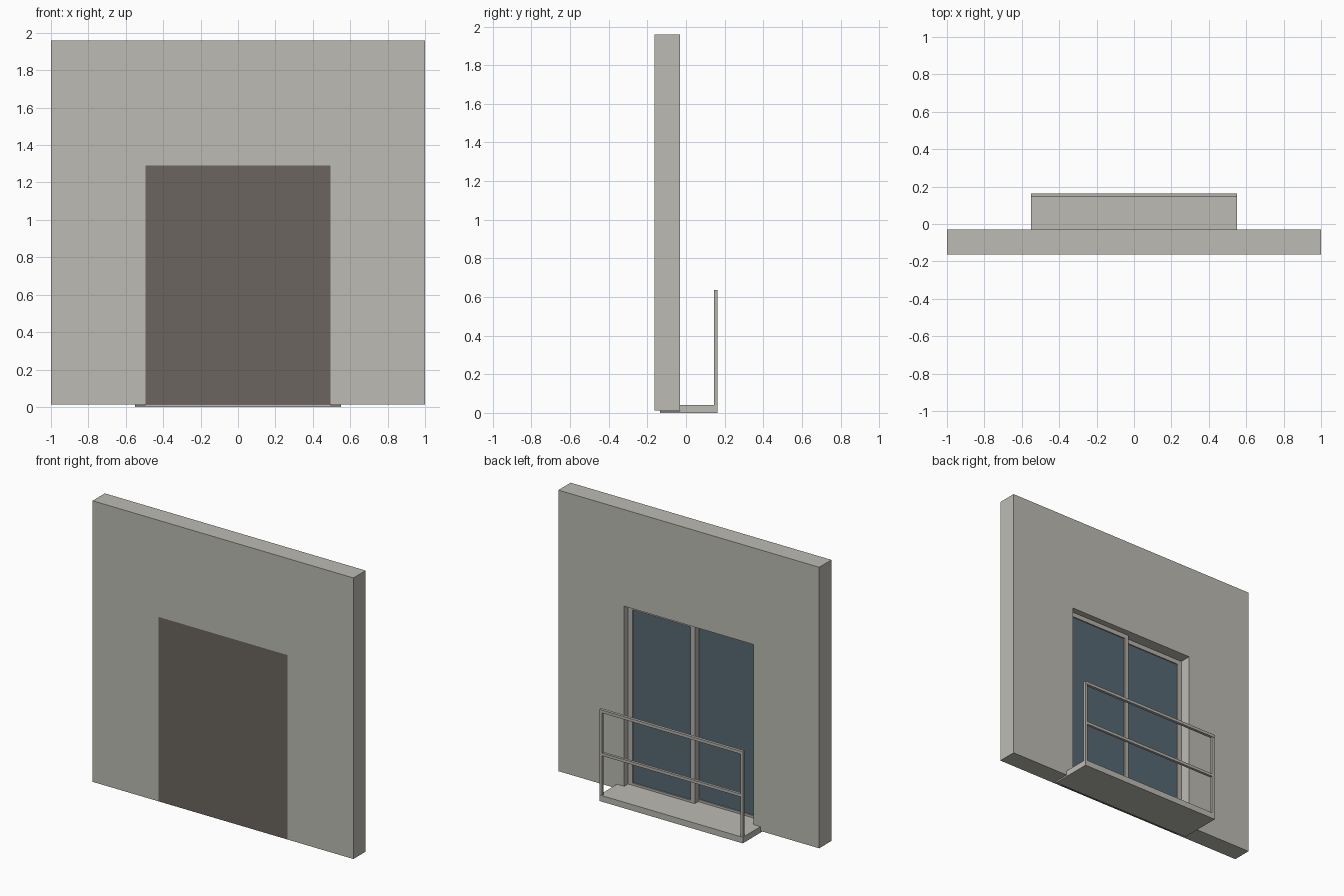
import bpy, bmesh

if "Cube" in bpy.data.objects:
    bpy.data.objects.remove(bpy.data.objects["Cube"], do_unlink=True)


def material(name, rgb):
    """Flat material from 0-255 sRGB values."""
    lin = [(c / 255 / 12.92) if c < 10 else ((c / 255 + 0.055) / 1.055) ** 2.4 for c in rgb]
    m = bpy.data.materials.new(name)
    m.use_nodes = True
    m.diffuse_color = (*lin, 1)
    bsdf = m.node_tree.nodes["Principled BSDF"]
    bsdf.inputs["Base Color"].default_value = (*lin, 1)
    bsdf.inputs["Roughness"].default_value = 0.8
    return m


PLASTER = material("warm grey plaster", (188, 187, 180))
METAL = material("grey metal", (182, 178, 172))
GLASS = material("blue grey glass", (86, 105, 115))
DARK = material("dark brown panel", (107, 101, 94))


def finish(name, bm, mat):
    bmesh.ops.recalc_face_normals(bm, faces=bm.faces)
    mesh = bpy.data.meshes.new(name)
    bm.to_mesh(mesh)
    bm.free()
    mesh.materials.append(mat)
    ob = bpy.data.objects.new(name, mesh)
    bpy.context.collection.objects.link(ob)
    return ob


def boxes(name, mat, *spans):
    """One object from boxes given as (x0, x1, y0, y1, z0, z1)."""
    bm = bmesh.new()
    for x0, x1, y0, y1, z0, z1 in spans:
        vs = bmesh.ops.create_cube(bm, size=1)["verts"]
        for v in vs:
            v.co.x = x1 if v.co.x > 0 else x0
            v.co.y = y1 if v.co.y > 0 else y0
            v.co.z = z1 if v.co.z > 0 else z0
    return finish(name, bm, mat)


def extrude_profile(name, mat, points, y0, y1):
    """Extrude an x-z outline along y."""
    bm = bmesh.new()
    face = bm.faces.new([bm.verts.new((x, y0, z)) for x, z in points])
    new = bmesh.ops.extrude_face_region(bm, geom=[face])["geom"]
    for v in new:
        if isinstance(v, bmesh.types.BMVert):
            v.co.y = y1
    return finish(name, bm, mat)


FRONT, BACK = -0.164, -0.03      # wall faces
HALF, HEAD = 0.495, 1.29         # door opening
BASE, FLOOR, EDGE = 0.012, 0.042, 0.164

# Wall with a doorway cut up from its lower edge
extrude_profile("wall", PLASTER,
                [(-1, BASE), (-HALF, BASE), (-HALF, HEAD), (HALF, HEAD),
                 (HALF, BASE), (1, BASE), (1, 1.96), (-1, 1.96)], FRONT, BACK)

# Flush panel closing the front of the doorway
boxes("front_panel", DARK, (-HALF, HALF, FRONT, FRONT + 0.015, BASE, HEAD))

# Balcony slab running into the doorway, with a thin plate beneath
boxes("balcony_slab", PLASTER, (-0.55, 0.55, BACK, EDGE, 0.01, FLOOR))
boxes("door_sill", PLASTER, (-HALF, HALF, -0.135, BACK, 0.01, FLOOR))
boxes("balcony_base_plate", PLASTER, (-0.55, 0.55, -0.135, EDGE, 0.0, 0.01))


# Two sliding sashes, one behind the other
def sash(side, x0, x1, y):
    w, d = 0.032, 0.034
    z0, z1 = 0.025, HEAD
    boxes(side + "_sash_frame", METAL,
          (x0, x0 + w, y - d, y, z0, z1),
          (x1 - w, x1, y - d, y, z0, z1),
          (x0 + w, x1 - w, y - d, y, z1 - w, z1),
          (x0 + w, x1 - w, y - d, y, z0, z0 + w))
    boxes(side + "_glass", GLASS,
          (x0 + w, x1 - w, y - 0.016, y - 0.008, z0 + w, z1 - w))


sash("left", -0.016, HALF, -0.073)
sash("right", -HALF, 0.016, -0.11)

# Railing: two posts and two horizontal bars
R0, R1 = 0.144, EDGE - 0.002
for side, s in (("left", 1), ("right", -1)):
    xs = sorted((s * 0.53, s * 0.55))
    boxes(side + "_railing_post", METAL, (*xs, R0, R1, FLOOR, 0.615))
boxes("top_rail", METAL, (-0.55, 0.55, R0, R1 + 0.002, 0.615, 0.635))
boxes("middle_rail", METAL, (-0.53, 0.53, R0, R1, 0.317, 0.337))
